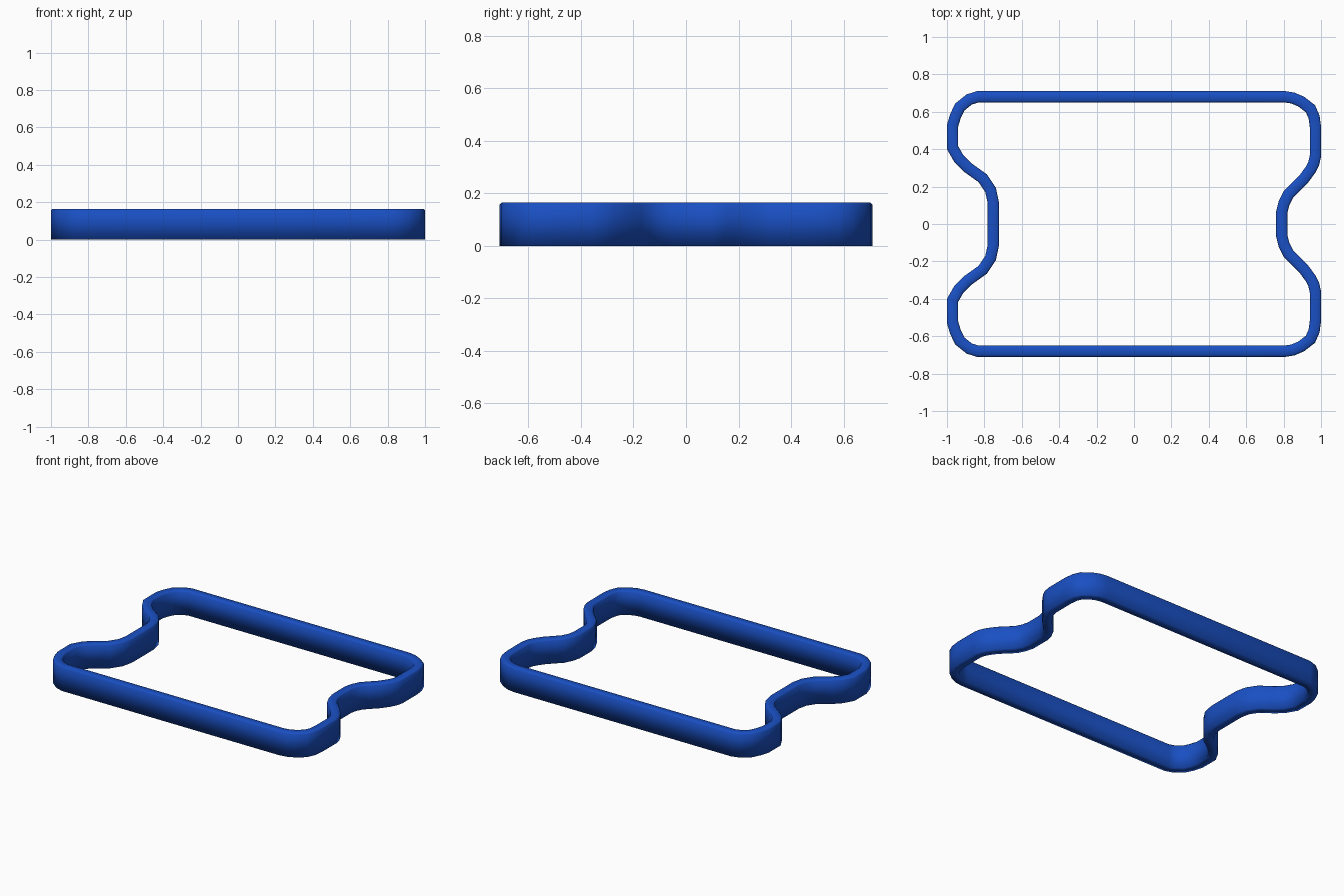
import bpy, bmesh
from mathutils import Vector

if "Cube" in bpy.data.objects:
    bpy.data.objects.remove(bpy.data.objects["Cube"])

WALL, HEIGHT, BEVEL = 0.06, 0.165, 0.008

# Outer outline, upper half, running from the right notch to the left notch
half = [(0.82, 0.06), (0.83, 0.10), (0.85, 0.14), (0.88, 0.17), (0.93, 0.22),
        (0.97, 0.275), (0.99, 0.315), (1.0, 0.36), (1.0, 0.52), (0.992, 0.58),
        (0.968, 0.635), (0.91, 0.68), (0.86, 0.702), (0.81, 0.71),
        (-0.84, 0.71), (-0.895, 0.693), (-0.955, 0.645), (-0.982, 0.59),
        (-1.0, 0.53), (-1.0, 0.40), (-0.96, 0.33), (-0.91, 0.28),
        (-0.83, 0.223), (-0.795, 0.17), (-0.782, 0.11)]
outline = [Vector(p) for p in half] + [Vector((x, -y)) for x, y in reversed(half)]


def inset(points, d):
    """Offset a counter-clockwise loop inward with mitred corners."""
    result = []
    for i, p in enumerate(points):
        a = (p - points[i - 1]).normalized()
        b = (points[(i + 1) % len(points)] - p).normalized()
        na, nb = Vector((-a.y, a.x)), Vector((-b.y, b.x))
        result.append(p + (na + nb) * (d / (1 + na.dot(nb))))
    return result


# Wall cross-section as (inset, height), swept round the outline
section = [(0, 0), (0, HEIGHT - BEVEL), (BEVEL, HEIGHT),
           (WALL - BEVEL, HEIGHT), (WALL, HEIGHT - BEVEL), (WALL, 0)]
bm = bmesh.new()
rings = [[bm.verts.new((p.x, p.y, z)) for p in inset(outline, d)] for d, z in section]
n = len(outline)
for r, ring in enumerate(rings):
    above = rings[(r + 1) % len(rings)]
    for i in range(n):
        j = (i + 1) % n
        bm.faces.new((ring[i], ring[j], above[j], above[i]))
bmesh.ops.recalc_face_normals(bm, faces=bm.faces)
for f in bm.faces:
    f.smooth = True

mesh = bpy.data.meshes.new("gasket_frame")
bm.to_mesh(mesh)
bm.free()
frame = bpy.data.objects.new("gasket_frame", mesh)
bpy.context.collection.objects.link(frame)

# Blue finish
blue = bpy.data.materials.new("blue")
blue.diffuse_color = (0.01, 0.08, 0.55, 1)
blue.use_nodes = True
blue.node_tree.nodes["Principled BSDF"].inputs["Base Color"].default_value = blue.diffuse_color
mesh.materials.append(blue)
